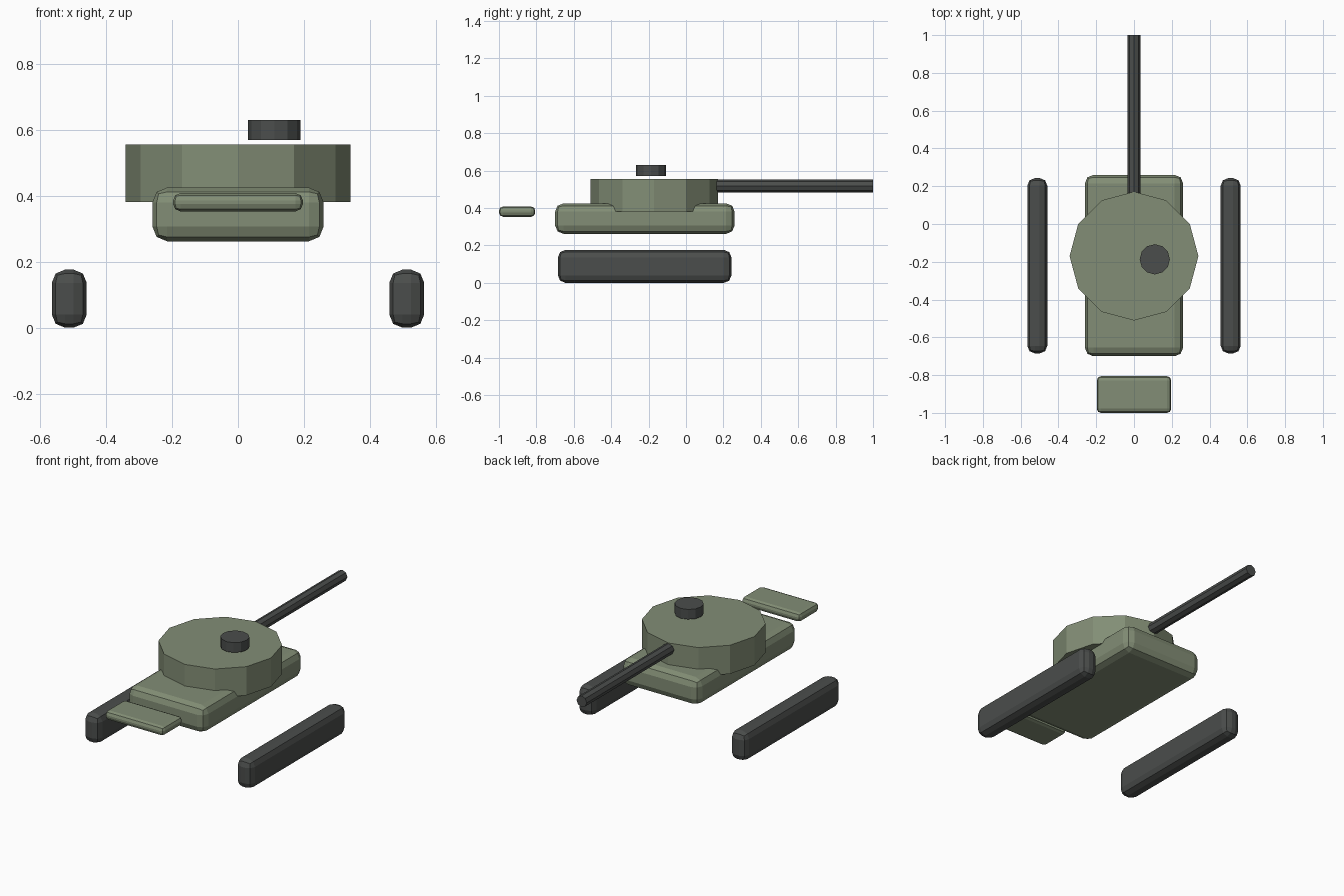
import bpy, math
from mathutils import Vector

if "Cube" in bpy.data.objects:
    bpy.data.objects.remove(bpy.data.objects["Cube"])


def material(name, rgb):
    m = bpy.data.materials.new(name)
    m.diffuse_color = (*rgb, 1)
    m.use_nodes = True
    m.node_tree.nodes["Principled BSDF"].inputs["Base Color"].default_value = m.diffuse_color
    return m


green = material("olive_green", (0.225, 0.27, 0.18))
dark = material("dark_grey", (0.07, 0.075, 0.072))


def rounded_box(name, lo, hi, bevel, mat):
    lo, hi = Vector(lo), Vector(hi)
    bpy.ops.mesh.primitive_cube_add(size=1, location=(lo + hi) / 2)
    ob = bpy.context.object
    ob.name = name
    ob.scale = hi - lo
    bpy.ops.object.transform_apply(location=False, rotation=False, scale=True)
    mod = ob.modifiers.new("rounding", 'BEVEL')
    mod.width = bevel
    mod.segments = 2
    ob.data.materials.append(mat)
    return ob


def cylinder(name, sides, radius, length, centre, mat, rotation=(0, 0, 0)):
    bpy.ops.mesh.primitive_cylinder_add(vertices=sides, radius=radius, depth=length,
                                        location=centre, rotation=rotation)
    ob = bpy.context.object
    ob.name = name
    ob.data.materials.append(mat)
    return ob


# Hull and the separate plate in front of it
rounded_box("hull", (-0.26, -0.70, 0.262), (0.26, 0.26, 0.425), 0.045, green)
rounded_box("front_plate", (-0.197, -1.0, 0.353), (0.197, -0.806, 0.408), 0.022, green)

# Tracks on both sides
for side, label in ((-1, "left"), (1, "right")):
    x = side * 0.512
    rounded_box(label + "_track", (x - 0.053, -0.685, 0), (x + 0.053, 0.243, 0.176), 0.04, dark)

# Turret, hatch and gun
cylinder("turret", 12, 0.341, 0.174, (0, -0.17, 0.469), green)
cylinder("hatch", 12, 0.08, 0.06, (0.11, -0.187, 0.60), dark)
cylinder("gun_barrel", 8, 0.034, 0.85, (0, 0.575, 0.518), dark, (math.pi / 2, 0, 0))
